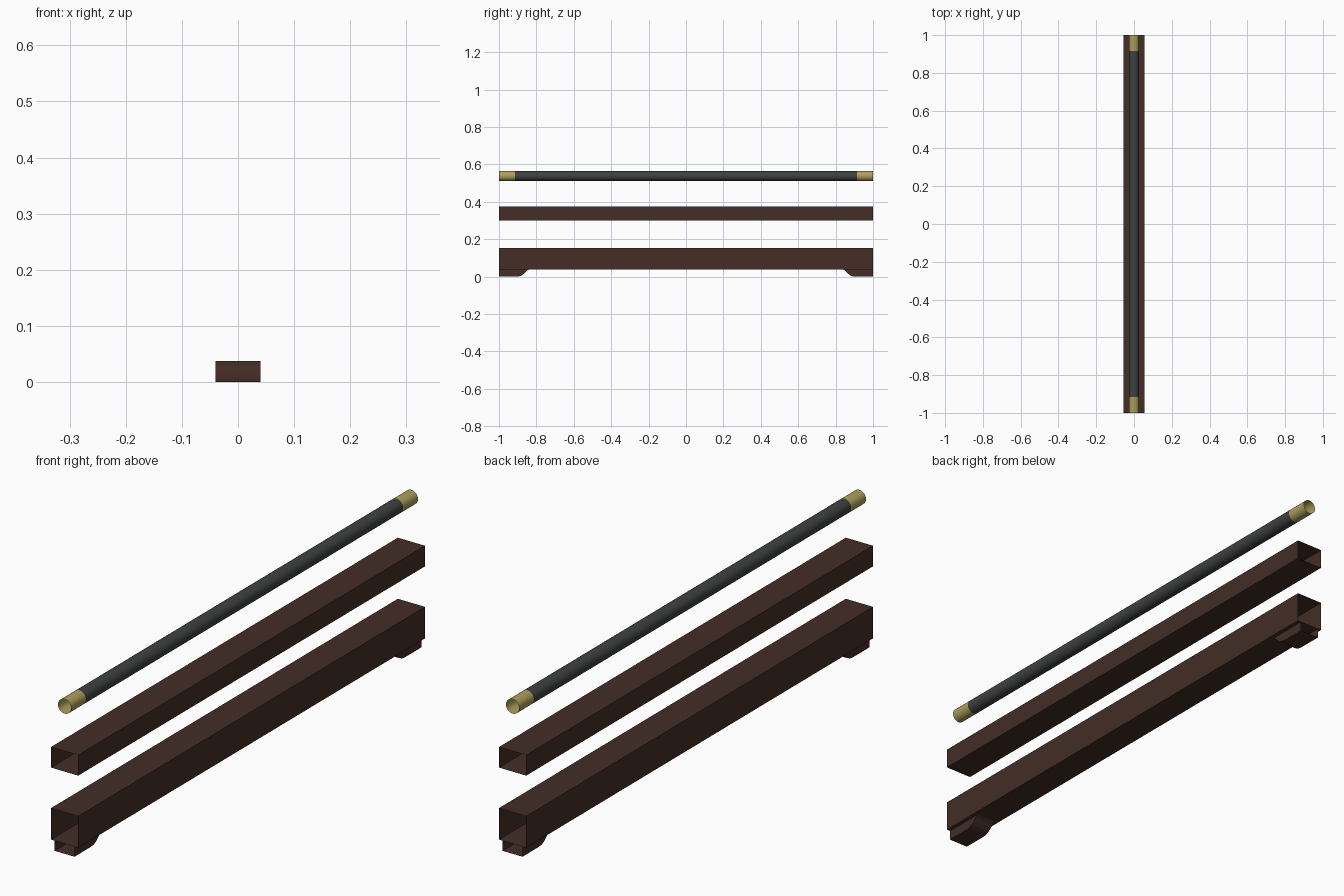
import bpy, bmesh, math

if "Cube" in bpy.data.objects:
    bpy.data.objects.remove(bpy.data.objects["Cube"])


def material(name, rgb):
    m = bpy.data.materials.new(name)
    m.diffuse_color = (*rgb, 1)
    m.use_nodes = True
    m.node_tree.nodes["Principled BSDF"].inputs["Base Color"].default_value = m.diffuse_color
    return m


WOOD = material("dark_wood", (0.056, 0.026, 0.019))
METAL = material("dark_grey_metal", (0.05, 0.053, 0.053))
BRASS = material("brass", (0.42, 0.35, 0.11))


def loft(name, rings, mat_of_span, mats, closed=True):
    """Open-ended skin through matching rings of points; one material per span."""
    bm = bmesh.new()
    rows = [[bm.verts.new(p) for p in ring] for ring in rings]
    n = len(rows[0])
    for s, (a, b) in enumerate(zip(rows, rows[1:])):
        for i in range(n if closed else n - 1):
            j = (i + 1) % n
            f = bm.faces.new((a[i], b[i], b[j], a[j]))
            f.material_index = mat_of_span[s]
    me = bpy.data.meshes.new(name)
    bm.to_mesh(me)
    bm.free()
    for m in mats:
        me.materials.append(m)
    ob = bpy.data.objects.new(name, me)
    bpy.context.collection.objects.link(ob)
    return ob


def beam(name, half_w, z0, z1):
    rect = [(-half_w, z0), (-half_w, z1), (half_w, z1), (half_w, z0)]
    return loft(name, [[(x, y, z) for x, z in rect] for y in (1, -1)], [0], [WOOD])


# hollow wooden rails, open at both ends
beam("base_rail", 0.055, 0.037, 0.152)
beam("middle_rail", 0.055, 0.30, 0.375)

# round handrail with brass end sleeves
N, R, ZC = 24, 0.0265, 0.538
rings = [[(R * math.cos(2 * math.pi * i / N), y, ZC + R * math.sin(2 * math.pi * i / N))
          for i in range(N)] for y in (1, 0.915, -0.915, -1)]
rail = loft("round_handrail", rings, [0, 1, 0], [BRASS, METAL])
bpy.context.view_layer.objects.active = rail
rail.select_set(True)
bpy.ops.object.shade_smooth_by_angle(angle=math.radians(40))

# curved feet: U-shaped channel whose floor sweeps up to the base rail
TOP, W = 0.037, 0.04
profile = [(1.0, 0), (0.905, 0), (0.89, 0.002), (0.876, 0.008),
           (0.864, 0.018), (0.854, 0.029), (0.842, TOP)]
for side, label in ((-1, "front_foot"), (1, "back_foot")):
    sections = [[(-side * W, side * y, TOP), (-side * W, side * y, z),
                 (side * W, side * y, z), (side * W, side * y, TOP)] for y, z in profile]
    foot = loft(label, sections, [0] * (len(profile) - 1), [WOOD], closed=False)
    bm = bmesh.new()
    bm.from_mesh(foot.data)
    bmesh.ops.remove_doubles(bm, verts=bm.verts, dist=1e-5)
    for f in bm.faces:  # make every face point out of the channel
        c = f.calc_center_median()
        out = f.normal.x * c.x if abs(f.normal.x) > 0.9 else -f.normal.z
        if out < 0:
            f.normal_flip()
    bm.to_mesh(foot.data)
    bm.free()
